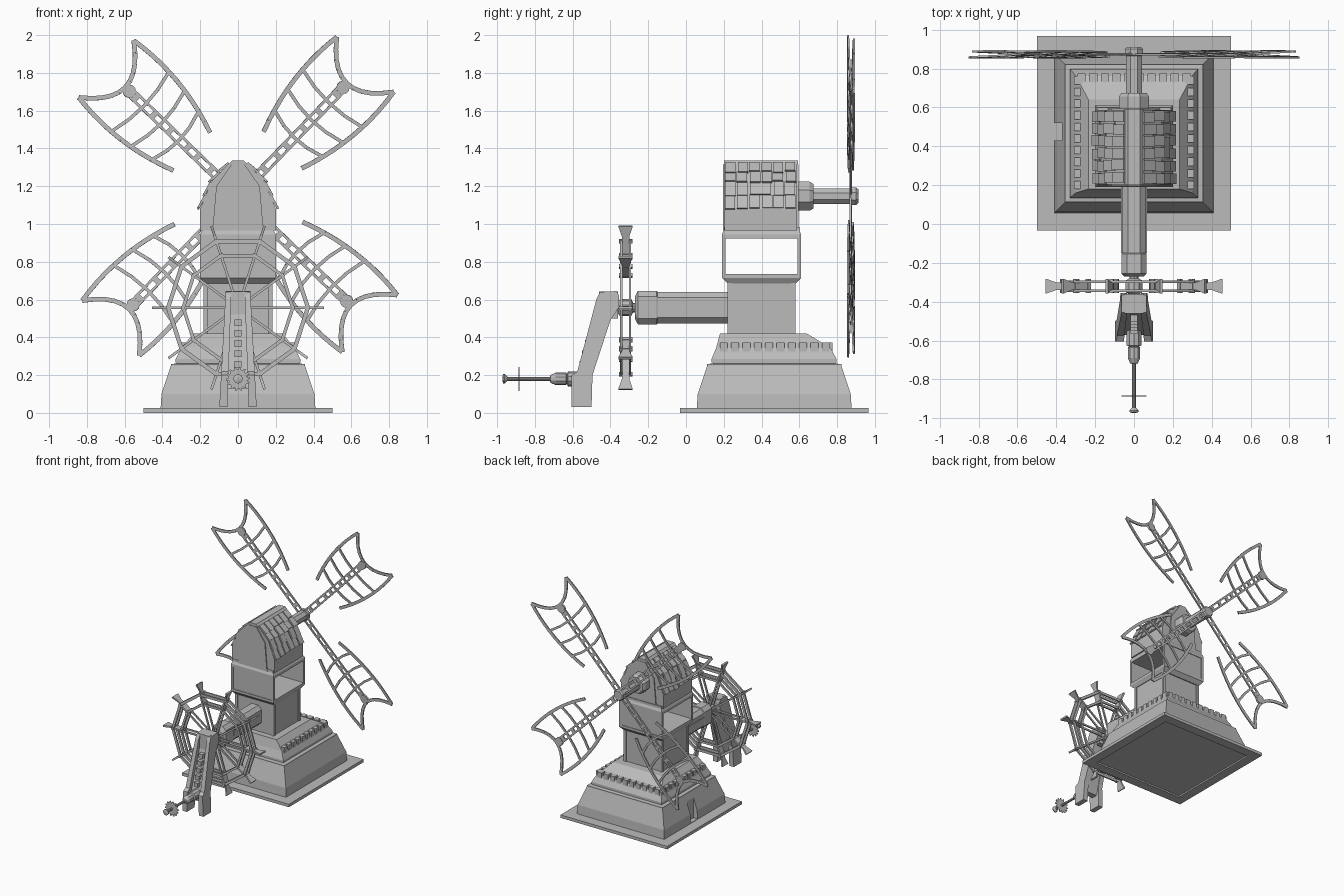
import bpy, bmesh, math, random
from mathutils import Vector, Matrix

random.seed(4)
cube = bpy.data.objects.get("Cube")
if cube:
    bpy.data.objects.remove(cube, do_unlink=True)

stone = bpy.data.materials.new("plain_grey")
stone.use_nodes = True
GREY = (0.5, 0.5, 0.5, 1)
stone.diffuse_color = GREY
stone.node_tree.nodes["Principled BSDF"].inputs["Base Color"].default_value = GREY


def finish(name, bm, matrix=None):
    bmesh.ops.recalc_face_normals(bm, faces=bm.faces)
    mesh = bpy.data.meshes.new(name)
    bm.to_mesh(mesh)
    bm.free()
    mesh.materials.append(stone)
    ob = bpy.data.objects.new(name, mesh)
    bpy.context.scene.collection.objects.link(ob)
    if matrix:
        ob.matrix_world = matrix
    return ob


def loft(bm, rings):
    loops = [[bm.verts.new(p) for p in r] for r in rings]
    n = len(loops[0])
    for a, b in zip(loops, loops[1:]):
        for i in range(n):
            bm.faces.new((a[i], a[(i + 1) % n], b[(i + 1) % n], b[i]))
    bm.faces.new(loops[0])
    bm.faces.new(loops[-1])


def rect(hx, y0, y1, z):
    return [(-hx, y0, z), (hx, y0, z), (hx, y1, z), (-hx, y1, z)]


def box(bm, x0, x1, y0, y1, z0, z1):
    loft(bm, [[(x0, y0, z), (x1, y0, z), (x1, y1, z), (x0, y1, z)] for z in (z0, z1)])


def bar(bm, p, q, normal, w, t):
    """Box from p to q, w wide in the plane and t thick along the normal."""
    p, q = Vector(p), Vector(q)
    d, n = q - p, Vector(normal).normalized()
    s = d.cross(n).normalized()
    m = Matrix((d, s * w, n * t)).transposed().to_4x4()
    bmesh.ops.create_cube(bm, size=1, matrix=Matrix.Translation((p + q) / 2) @ m)


def lathe_y(bm, profile, z, sides):
    off = math.pi / sides
    loft(bm, [[(r * math.cos(off + i * math.tau / sides), y,
                z + r * math.sin(off + i * math.tau / sides)) for i in range(sides)]
              for r, y in profile])


# Ground plate with a shallow recess underneath
bm = bmesh.new()
MID = 0.467
loft(bm, [rect(h, MID - h, MID + h, z)
          for h, z in ((.42, .012), (.42, 0), (.5, 0), (.5, .025))])
finish("ground_plate", bm)

# Sloping plinth with a doorway cut in one side
bm = bmesh.new()
loft(bm, [rect(h, MID - h, MID + h, z) for h, z in
          ((.41, .02), (.405, .1), (.355, .25), (.355, .258), (.325, .262), (.325, .27))])
plinth = finish("plinth", bm)
bm = bmesh.new()
box(bm, -.6, -.37, .43, .52, .028, .2)
cutter = finish("doorway_cutter", bm)
cutter.hide_render = True
cutter.hide_set(True)
cut = plinth.modifiers.new("doorway", 'BOOLEAN')
cut.object = cutter
cut.solver = 'EXACT'

# Upper terrace and its row of teeth
bm = bmesh.new()
loft(bm, [rect(.33, .135, .797, .268), rect(.33, .135, .797, .285),
          rect(.3, .16, .765, .345), rect(.235, .18, .64, .42)])
finish("terrace", bm)
bm = bmesh.new()
for i in range(10):
    y = .2 + i * .06
    for s in (-1, 1):
        bar(bm, (s * .265, y, .345), (s * .31, y, .345), (0, 0, 1), .042, .055)
    x = -.27 + i * .06
    bar(bm, (x, .73, .345), (x, .775, .345), (0, 0, 1), .042, .055)
finish("terrace_teeth", bm)

# Tower shaft with raised corner strips
bm = bmesh.new()
box(bm, -.175, .175, .228, .572, .4, .71)
for x in (-.17, .17):
    for y in (.232, .568):
        box(bm, x - .012, x + .012, y - .012, y + .012, .42, .7)
finish("tower_shaft", bm)

# Open room: floor, ceiling and framed end walls
bm = bmesh.new()
loft(bm, [rect(.18, .22, .58, .685), rect(.2, .19, .61, .715), rect(.2, .19, .61, .735)])
loft(bm, [rect(.2, .19, .61, .922), rect(.2, .19, .61, .945), rect(.19, .2, .6, .965),
          rect(.19, .2, .6, .985)])
for y, out in ((.2, -.01), (.6, .01)):
    box(bm, -.195, .195, y - .005, y + .005, .73, .93)
    for x in (-.19, .19):
        box(bm, x - .01, x + .01, min(y + out, y - out), max(y + out, y - out), .73, .93)
finish("open_room", bm)

# Roof body, ridge and end panels
half = [(.2, .965), (.2, 1.08), (.14, 1.225), (.05, 1.32)]
outline = half + [(-x, z) for x, z in reversed(half)]
bm = bmesh.new()
loft(bm, [[(x, y, z) for x, z in outline] for y in (.203, .587)])
ridge = [(.05, 1.315), (.03, 1.337), (-.03, 1.337), (-.05, 1.315)]
loft(bm, [[(x, y, z) for x, z in ridge] for y in (.2, .592)])
arch = [(.135, .965), (.115, 1.2), (.035, 1.315), (-.035, 1.315), (-.115, 1.2), (-.135, .965)]
loft(bm, [[(x, y, z) for x, z in arch] for y in (.195, .595)])
finish("roof", bm)

# Uneven roof tiles in rows on both slopes
bm = bmesh.new()
rows = [Vector((x, 0, z)) for x, z in
        ((.2, 1.085), (.17, 1.155), (.14, 1.225), (.095, 1.275), (.045, 1.325))]
for s in (-1, 1):
    for k, (a, b) in enumerate(zip(rows, rows[1:])):
        along = (b - a).normalized()
        n = Vector((along.z, 0, -along.x))
        for c in range(6):
            y = .237 + c * .063 + random.uniform(-.005, .005)
            lo = a - along * random.uniform(0, .015) + n * .009
            hi = b - along * .004 + n * .002
            p, q = (Vector((s * v.x, y, v.z)) for v in (lo, hi))
            bar(bm, p, q, (s * n.x, 0, n.z), .054, .012)
finish("roof_tiles", bm)

# Sail axle and its housing
HUB = 1.147
bm = bmesh.new()
lathe_y(bm, [(.083, .57), (.083, .655), (.07, .675)], HUB, 8)
lathe_y(bm, [(.045, .66), (.045, .865), (.05, .87), (.05, .9), (.04, .912)], HUB, 8)
finish("sail_axle", bm)

# Four lattice sails, u along the sail and v across it
OUT = (0, 1, 0)


def side(u):
    f = (u - .34) / .63
    return .14 + .07 * f + .16 * f * (1 - f)


def ribbon(bm, pts, w):
    for a, b in zip(pts, pts[1:]):
        bar(bm, (a[0], 0, a[1]), (b[0], 0, b[1]), OUT, w, .01)


for k in range(4):
    bm = bmesh.new()
    for s in (-1, 1):
        ribbon(bm, [(.34 + i * .063, s * side(.34 + i * .063)) for i in range(11)], .024)
        ribbon(bm, [(.03, s * .02), (.82, s * .02)], .014)
    ribbon(bm, [(.83 + .14 * (i / 5) ** 2, i * .042) for i in range(-5, 6)], .024)
    for u in (.43, .56, .69):
        w = side(u)
        ribbon(bm, [(u + .03 * (i / 2) ** 2, i * w / 2) for i in range(-2, 3)], .018)
    for u in (.1, .2, .3, .37, .5, .62, .75):
        ribbon(bm, [(u, -.025), (u, .025)], .03)
    lathe_y(bm, [(.035, -.008), (.035, .008)], 0, 12)
    for v in bm.verts[-24:]:
        v.co.x += .8
    m = (Matrix.Translation((0, .873, HUB)) @ Matrix.Rotation(-math.radians(46 + 90 * k), 4, 'Y')
         @ Matrix.Rotation(math.radians(4), 4, 'X'))
    finish("sail_%d" % (k + 1), bm, m)

# Housing of the water wheel axle
AX = .557
bm = bmesh.new()


def tube(sx, sz, y, c=.03):
    return [(x, y, AX + z) for x, z in
            ((sx, -sz + c), (sx, sz - c), (sx - c, sz), (-sx + c, sz),
             (-sx, sz - c), (-sx, -sz + c), (-sx + c, -sz), (sx - c, -sz))]


loft(bm, [tube(.05, .06, -.27), tube(.065, .088, -.255), tube(.065, .088, -.155),
          tube(.062, .083, -.15), tube(.062, .083, .235)])
for x in (-.063, .063):
    box(bm, x - .004, x + .004, -.15, .2, .537, .577)
finish("wheel_axle_housing", bm)

# Water wheel: double rims, spokes, slats and flared paddles
bm = bmesh.new()
WY = -.32


def polar(r, k, y):
    a = k * math.tau / 10
    return Vector((r * math.cos(a), y, AX + r * math.sin(a)))


for k in range(10):
    for y in (WY - .023, WY + .023):
        for r, w in ((.37, .022), (.29, .018)):
            bar(bm, polar(r, k, y), polar(r, k + 1, y), OUT, w, .012)
        bar(bm, polar(.02, k, y), polar(.37, k, y), OUT, .014, .01)
    for r in (.29, .37):
        bar(bm, polar(r, k, WY - .036), polar(r, k, WY + .036), polar(1, k, 0) - polar(0, k, 0), .02, .02)
    t = (polar(1, k + 2.5, 0) - polar(0, k, 0)) * .007
    loft(bm, [[polar(r, k, WY + a * w) + b * t for a, b in ((-1, -1), (1, -1), (1, 1), (-1, 1))]
              for r, w in ((.3, .02), (.4, .02), (.45, .037), (.455, .037))])
lathe_y(bm, [(.03, -.4), (.03, -.36), (.045, -.35), (.045, -.29), (.025, -.28), (.025, -.25)], AX, 10)
finish("water_wheel", bm)

# Splayed wheel support with a recessed middle
bm = bmesh.new()
leg = [(-.605, .03), (-.605, .2), (-.575, .22), (-.475, .6), (-.455, .64), (-.365, .645),
       (-.355, .62), (-.355, .56), (-.4, .49), (-.495, .2), (-.5, .03)]
for s in (-1, 1):
    loft(bm, [[(s * (x + (.645 - z) * k), y, z) for y, z in leg]
              for x, k in ((.065, .055), (.035, .035))])
box(bm, -.05, .05, -.46, -.36, .5, .643)
loft(bm, [rect(.055, -.57, -.52, .13), rect(.055, -.55, -.5, .2), rect(.045, -.46, -.4, .52)])
for i in range(5):
    z = .24 + i * .055
    box(bm, -.018, .018, -.565 + i * .0154, -.5 + i * .0154, z, z + .035)
finish("wheel_support", bm)

# Driven shaft with a thin gear and end knob
bm = bmesh.new()
GZ = .18
lathe_y(bm, [(.01, -.972), (.025, -.968), (.025, -.96), (.01, -.945), (.01, -.72), (.02, -.718),
             (.033, -.69), (.033, -.635), (.026, -.63), (.04, -.625), (.04, -.54)], GZ, 10)
gear = [((.064 if i % 4 < 2 else .05), i * math.tau / 56) for i in range(56)]
loft(bm, [[(r * math.cos(a), y, GZ + r * math.sin(a)) for r, a in gear] for y in (-.888, -.882)])
finish("drive_shaft", bm)
